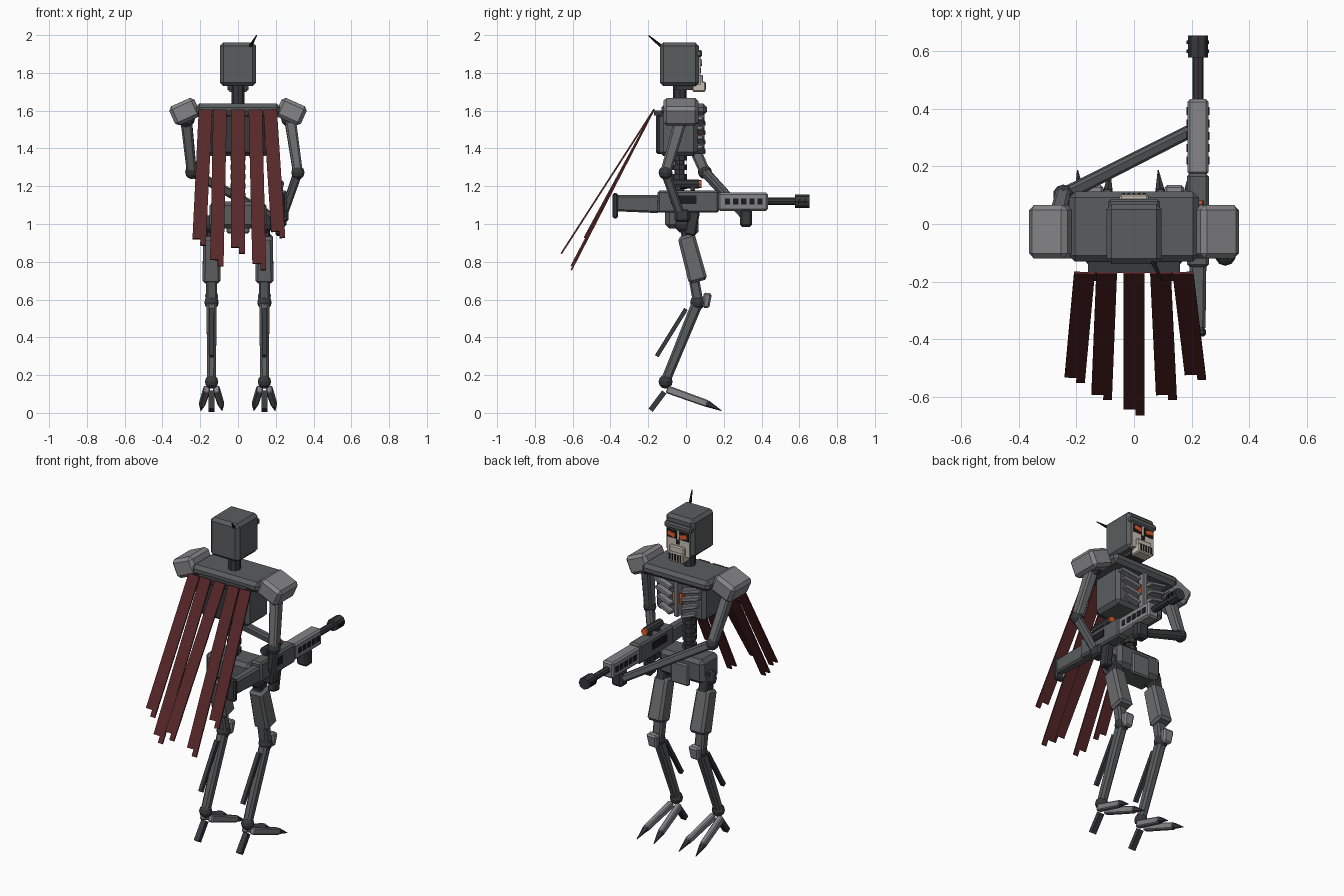
import bpy, bmesh, math
from mathutils import Vector, Matrix


def material(name, r, g, b):
    m = bpy.data.materials.new(name)
    m.diffuse_color = (r, g, b, 1)
    return m


STEEL = material("gunmetal", 0.10, 0.11, 0.113)
LIGHT = material("light steel", 0.235, 0.235, 0.25)
MID = material("mid steel", 0.14, 0.145, 0.15)
DARK = material("dark joints", 0.04, 0.041, 0.046)
BLACK = material("black", 0.012, 0.012, 0.014)
BONE = material("bone", 0.58, 0.52, 0.45)
CLOTH = material("dark red cloth", 0.095, 0.02, 0.021)
GLOW = material("orange glow", 0.75, 0.11, 0.03)


def finish(name, bm, mat, matrix, bevel=0.0):
    if bevel:
        bmesh.ops.bevel(bm, geom=bm.edges[:], offset=bevel, segments=1, affect='EDGES')
    bm.transform(matrix)
    bmesh.ops.recalc_face_normals(bm, faces=bm.faces[:])
    me = bpy.data.meshes.new(name)
    bm.to_mesh(me)
    bm.free()
    me.materials.append(mat)
    ob = bpy.data.objects.new(name, me)
    bpy.context.collection.objects.link(ob)
    return ob


def box(name, lo, hi, mat, bevel=0.0, rot=(0, 0, 0)):
    """Box between two corners, turned about its own centre (degrees)."""
    lo, hi = Vector(lo), Vector(hi)
    bm = bmesh.new()
    bmesh.ops.create_cube(bm, size=1)
    bmesh.ops.scale(bm, vec=hi - lo, verts=bm.verts)
    m = Matrix.Translation((lo + hi) / 2)
    for a, ax in zip(rot, 'XYZ'):
        m = m @ Matrix.Rotation(math.radians(a), 4, ax)
    return finish(name, bm, mat, m, bevel)


def along(a, b):
    """Frame at the middle of a-b with its z axis along it and x kept near world x."""
    a, b = Vector(a), Vector(b)
    z = (b - a).normalized()
    ref = Vector((1, 0, 0)) if abs(z.x) < 0.8 else Vector((0, 1, 0))
    x = (ref - z * ref.dot(z)).normalized()
    r = Matrix((x, z.cross(x), z)).transposed().to_4x4()
    return Matrix.Translation((a + b) / 2) @ r, (b - a).length


def beam(name, a, b, w, d, mat, bevel=0.0, taper=1.0):
    """Rectangular bar from a to b; taper scales the b end."""
    m, length = along(a, b)
    bm = bmesh.new()
    bmesh.ops.create_cube(bm, size=1)
    for v in bm.verts:
        k = taper if v.co.z > 0 else 1
        v.co = Vector((v.co.x * w * k, v.co.y * d * k, v.co.z * length))
    return finish(name, bm, mat, m, bevel)


def rod(name, a, b, r1, mat, r2=None, sides=8):
    m, length = along(a, b)
    bm = bmesh.new()
    bmesh.ops.create_cone(bm, cap_ends=True, segments=sides, radius1=r1,
                          radius2=r1 if r2 is None else r2, depth=length)
    return finish(name, bm, mat, m)


def ball(name, c, r, mat):
    bm = bmesh.new()
    bmesh.ops.create_uvsphere(bm, u_segments=10, v_segments=6, radius=r)
    return finish(name, bm, mat, Matrix.Translation(c))


# Head, skull face and antenna
box("head", (-0.096, -0.138, 1.73), (0.096, 0.068, 1.96), STEEL, 0.018)
box("brow", (-0.09, 0.05, 1.885), (0.09, 0.086, 1.92), STEEL, 0.008)
box("face_plate", (-0.075, 0.06, 1.735), (0.075, 0.076, 1.885), BONE)
box("upper_jaw", (-0.05, 0.035, 1.735), (0.05, 0.09, 1.79), BONE, 0.006)
box("lower_jaw", (-0.05, 0.035, 1.70), (0.05, 0.103, 1.755), BONE, 0.006)
box("jaw_hinge", (-0.055, -0.05, 1.71), (0.055, 0.04, 1.735), DARK)
for i in range(5):
    x = -0.036 + i * 0.018
    box("tooth_gap", (x - 0.004, 0.095, 1.712), (x + 0.004, 0.107, 1.75), BLACK)
box("nose_hole", (-0.01, 0.072, 1.80), (0.01, 0.08, 1.825), BLACK)
for s in (-1, 1):
    box("eye_socket", (s * 0.04 - 0.032, 0.07, 1.83), (s * 0.04 + 0.032, 0.079, 1.88), BLACK)
    box("eye", (s * 0.04 - 0.024, 0.072, 1.842), (s * 0.04 + 0.024, 0.084, 1.866), GLOW, rot=(0, -s * 12, 0))
rod("antenna", (0.065, -0.13, 1.94), (0.098, -0.198, 1.998), 0.009, BLACK, 0.003, 6)
rod("neck", (0, -0.033, 1.62), (0, -0.033, 1.74), 0.035, DARK)

# Torso with ribs and spine
box("collar", (-0.225, -0.13, 1.575), (0.225, 0.112, 1.638), STEEL, 0.02)
box("chest", (-0.165, -0.14, 1.36), (0.165, 0.06, 1.59), STEEL, 0.02)
box("back_pack", (-0.14, -0.16, 1.37), (0.14, -0.12, 1.58), DARK, 0.012)
box("sternum", (-0.014, 0.05, 1.37), (0.014, 0.098, 1.585), LIGHT, 0.004)
box("core_light", (-0.032, 0.055, 1.45), (0.032, 0.082, 1.51), GLOW)
for s in (-1, 1):
    for i in range(4):
        z, x = 1.53 - i * 0.05, 0.155 - i * 0.012
        beam("rib", (s * 0.035, 0.085, z), (s * x, 0.07, z + 0.03), 0.04, 0.022, LIGHT, 0.004)
rod("spine", (0, -0.035, 1.08), (0, -0.035, 1.38), 0.026, DARK)
for i in range(5):
    z = 1.15 + i * 0.05
    rod("spine_disc", (0, -0.035, z - 0.014), (0, -0.035, z + 0.014), 0.04, DARK)
box("pelvis", (-0.15, -0.11, 0.975), (0.15, 0.055, 1.12), STEEL, 0.022)
box("belt_plate", (-0.06, 0.04, 0.95), (0.06, 0.065, 1.08), MID, 0.008)

# Torn cape: (top x, bottom x, bottom y, bottom z)
box("cape_bar", (-0.16, -0.17, 1.575), (0.16, -0.125, 1.60), DARK)
strips = [(-0.172, -0.205, -0.53, 0.92), (-0.095, -0.112, -0.59, 0.81), (0, 0, -0.64, 0.875),
          (0.092, 0.112, -0.59, 0.79), (0.17, 0.212, -0.52, 0.96)]
for xt, xb, yb, zb in strips:
    top, end = Vector((xt, -0.17, 1.605)), Vector((xb, yb, zb))
    d = (end - top).normalized()
    beam("cape_strip", top, end, 0.072, 0.009, CLOTH)
    o = Vector((0.021, 0, 0))
    beam("cape_torn_end", end + o - d * 0.05, end + o + d * 0.038, 0.03, 0.0085, CLOTH)

# Legs
for s in (-1, 1):
    x = s * 0.14
    ball("hip_joint", (x, -0.01, 1.0), 0.05, DARK)
    beam("hip_link", (x, -0.01, 1.04), (x, 0.02, 0.9), 0.06, 0.07, DARK, 0.008)
    beam("thigh_bone", (x, 0.0, 0.95), (x, 0.065, 0.58), 0.06, 0.055, STEEL, 0.01)
    beam("thigh_plate", (x, 0.0, 0.94), (x, 0.065, 0.695), 0.088, 0.092, MID, 0.014, 1.1)
    ball("knee_joint", (x, 0.062, 0.585), 0.04, DARK)
    beam("knee_cap", (x, 0.115, 0.635), (x, 0.105, 0.555), 0.07, 0.045, LIGHT, 0.01, 0.8)
    beam("shin", (x, 0.062, 0.585), (x, -0.11, 0.165), 0.054, 0.06, STEEL, 0.012, 0.85)
    beam("calf_piston", (x, 0.0, 0.55), (x, -0.155, 0.30), 0.022, 0.022, DARK)
    ball("ankle", (x, -0.108, 0.165), 0.037, DARK)
    beam("heel_spur", (x, -0.115, 0.11), (x, -0.187, 0.014), 0.032, 0.028, DARK)
    for t in (-1, 1):
        a = Vector((x + t * 0.025, -0.1, 0.125))
        b = Vector((x + t * 0.05, 0.115, 0.048))
        beam("toe", a, b, 0.034, 0.042, LIGHT, 0.006, 0.9)
        rod("claw", b, b + Vector((t * 0.006, 0.072, -0.036)), 0.018, DARK, 0.002, 6)

# Shoulders and arms
hand_r, hand_l = (0.24, -0.03, 1.05), (0.2, 0.325, 1.03)
for s, elbow, hand in ((1, (0.317, -0.108, 1.272), hand_r), (-1, (-0.245, 0.1, 1.275), hand_l)):
    box("shoulder_pad", (s * 0.282 - 0.073, -0.12, 1.54), (s * 0.282 + 0.073, 0.066, 1.65), LIGHT, 0.018,
        (0, s * 24, 0))
    sh = (s * 0.275, -0.025, 1.56)
    ball("shoulder_joint", sh, 0.05, DARK)
    beam("upper_arm", sh, elbow, 0.06, 0.066, MID, 0.01, 0.85)
    ball("elbow", elbow, 0.037, DARK)
    beam("forearm", elbow, hand, 0.046, 0.05, STEEL, 0.01, 0.9)
box("right_hand", (0.2, -0.06, 1.01), (0.268, 0.02, 1.08), DARK, 0.012)
box("left_hand", (0.185, 0.285, 0.985), (0.258, 0.35, 1.08), DARK, 0.012)

# Rifle
G = 0.222
box("rifle_butt", (G - 0.028, -0.39, 1.03), (G + 0.028, -0.36, 1.163), DARK, 0.008)
beam("rifle_stock", (G, -0.14, 1.105), (G, -0.37, 1.11), 0.058, 0.095, STEEL, 0.01, 0.9)
box("rifle_receiver", (G - 0.038, -0.15, 1.06), (G + 0.038, 0.175, 1.177), STEEL, 0.01)
box("rifle_handguard", (G - 0.037, 0.17, 1.07), (G + 0.037, 0.433, 1.167), LIGHT, 0.01)
beam("rifle_grip", (G, 0.045, 1.07), (G, 0.02, 0.94), 0.045, 0.06, DARK, 0.008)
rod("rifle_barrel", (G, 0.42, 1.12), (G, 0.6, 1.12), 0.019, DARK)
rod("rifle_muzzle", (G, 0.578, 1.12), (G, 0.655, 1.12), 0.035, DARK)
for y in (0.6, 0.63):
    box("muzzle_vent", (G - 0.039, y - 0.006, 1.11), (G + 0.039, y + 0.006, 1.13), BLACK)
box("receiver_port", (G - 0.041, -0.08, 1.105), (G + 0.041, 0.055, 1.15), BLACK)
for i in range(5):
    y = 0.22 + i * 0.043
    box("handguard_slot", (G - 0.04, y - 0.014, 1.102), (G + 0.04, y + 0.014, 1.135), BLACK)
rod("scope", (G, -0.075, 1.212), (G, 0.07, 1.212), 0.023, DARK)
rod("scope_lens", (G, 0.068, 1.212), (G, 0.082, 1.212), 0.021, GLOW)
for y in (-0.04, 0.035):
    box("scope_mount", (G - 0.015, y - 0.012, 1.17), (G + 0.015, y + 0.012, 1.2), DARK)
